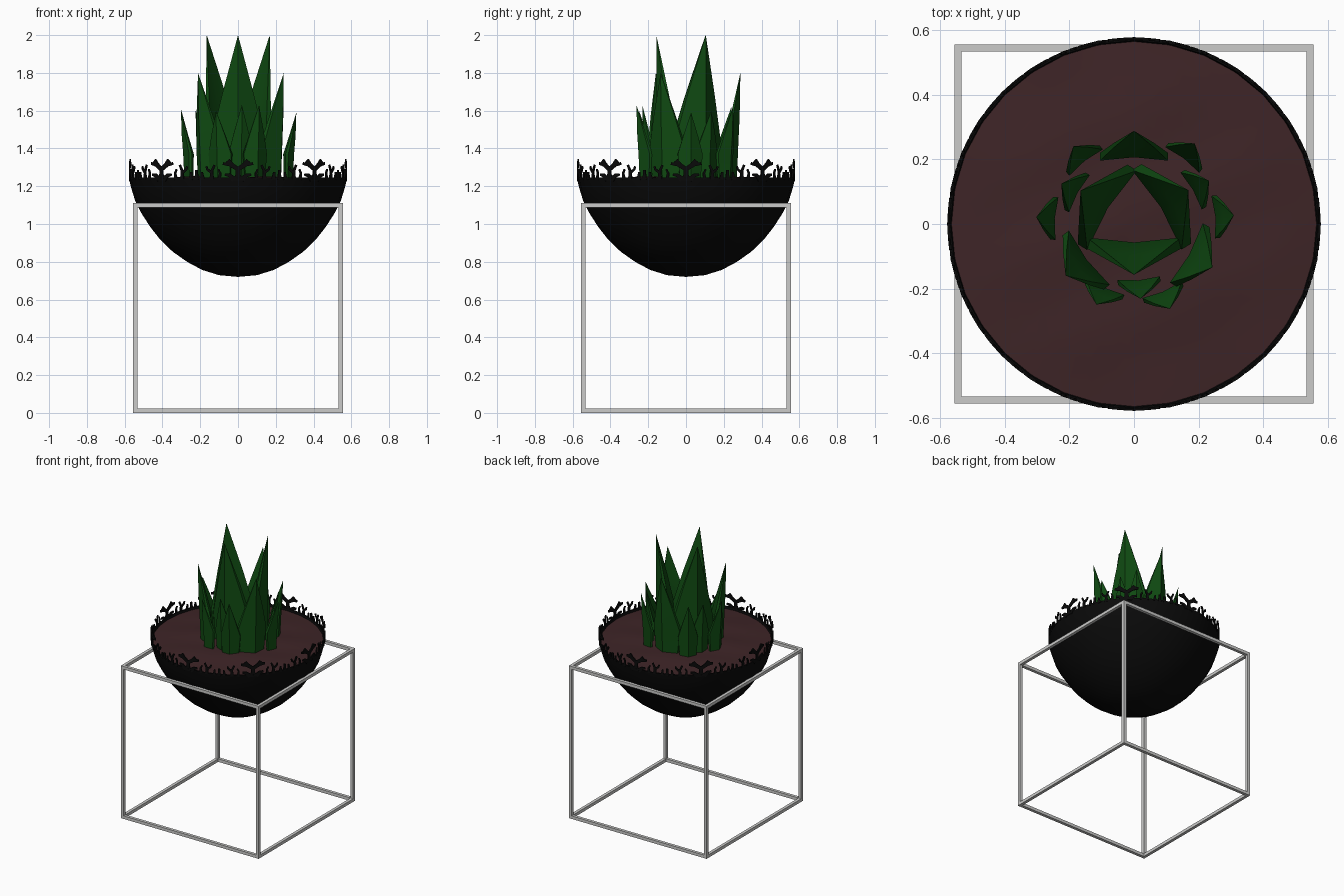
import bpy, bmesh, math
from mathutils import Vector

if "Cube" in bpy.data.objects:
    bpy.data.objects.remove(bpy.data.objects["Cube"])


def material(name, rgb):
    m = bpy.data.materials.new(name)
    m.diffuse_color = (*rgb, 1)
    m.use_nodes = True
    m.node_tree.nodes["Principled BSDF"].inputs["Base Color"].default_value = m.diffuse_color
    return m


BLACK = material("black", (0.003, 0.003, 0.003))
BROWN = material("soil brown", (0.048, 0.018, 0.02))
GREEN = material("leaf green", (0.005, 0.07, 0.006))
GREY = material("light grey", (0.6, 0.6, 0.59))


def finish(bm, name, mat, smooth=None, normals=True):
    if normals:
        bmesh.ops.recalc_face_normals(bm, faces=bm.faces)
    me = bpy.data.meshes.new(name)
    bm.to_mesh(me)
    bm.free()
    me.materials.append(mat)
    ob = bpy.data.objects.new(name, me)
    bpy.context.collection.objects.link(ob)
    if smooth:
        bpy.ops.object.select_all(action='DESELECT')
        ob.select_set(True)
        bpy.context.view_layer.objects.active = ob
        bpy.ops.object.shade_smooth_by_angle(angle=math.radians(smooth))
    return ob


def lathe(bm, profile, n):
    """Revolve (radius, z) points; a zero radius becomes a pole."""
    rings = []
    for r, z in profile:
        if r == 0:
            rings.append([bm.verts.new((0, 0, z))] * n)
        else:
            rings.append([bm.verts.new((r * math.cos(2 * math.pi * i / n),
                                        r * math.sin(2 * math.pi * i / n), z)) for i in range(n)])
    for a, b in zip(rings, rings[1:]):
        for i in range(n):
            j = (i + 1) % n
            quad = list(dict.fromkeys((a[i], a[j], b[j], b[i])))
            bm.faces.new(quad)


# cube stand: twelve thin square bars
bm = bmesh.new()
H, T = 1.11, 0.022
E = H / 2 - T / 2
for axis in range(3):
    for s in (-1, 1):
        for t in (-1, 1):
            centre = [s * E, t * E]
            centre.insert(axis, 0)
            size = [T, T]
            size.insert(axis, H)
            vs = bmesh.ops.create_cube(bm, size=1)['verts']
            for v in vs:
                v.co = Vector([v.co[k] * size[k] + centre[k] for k in range(3)]) + Vector((0, 0, H / 2))
finish(bm, "stand_frame", GREY)

# bowl: outside then thin inner wall
bm = bmesh.new()
lathe(bm, [(0, 0.72), (0.1, 0.729), (0.19, 0.757), (0.27, 0.80), (0.345, 0.853), (0.41, 0.915),
           (0.465, 0.985), (0.51, 1.055), (0.545, 1.125), (0.565, 1.19), (0.578, 1.245),
           (0.568, 1.245), (0.555, 1.19), (0.535, 1.125), (0.50, 1.055), (0.40, 0.915),
           (0.26, 0.81), (0, 0.73)], 32)
finish(bm, "bowl", BLACK, 35)

# branching trim along the rim: strokes in (degrees, height) wrapped round the rim
bm = bmesh.new()
R = 0.577


def stroke(points, widths, turn):
    flat = [Vector((math.radians(a) * R, z)) for a, z in points]
    rows = []
    for i, p in enumerate(flat):
        d = (flat[min(i + 1, len(flat) - 1)] - flat[max(i - 1, 0)]).normalized()
        side = Vector((-d.y, d.x)) * widths[i] / 2
        row = []
        for q, r in ((p + side, R), (p - side, R), (p - side, R - 0.008), (p + side, R - 0.008)):
            ang = q.x / R + turn
            row.append(bm.verts.new((r * math.cos(ang), r * math.sin(ang), q.y)))
        rows.append(row)
    for a, b in zip(rows, rows[1:]):
        for k in range(4):
            bm.faces.new((a[k], a[(k + 1) % 4], b[(k + 1) % 4], b[k]))
    bm.faces.new(rows[0])
    bm.faces.new(rows[-1])


for k in range(8):
    turn = math.radians(45 * k)
    stroke([(0, 1.23), (0, 1.265), (0, 1.30)], [0.05, 0.025, 0.026], turn)
    for s in (-1, 1):
        stroke([(0, 1.29), (3.5 * s, 1.313), (5.5 * s, 1.336)], [0.022, 0.026, 0.026], turn)
        stroke([(4 * s, 1.315), (8 * s, 1.32)], [0.022, 0.014], turn)
        stroke([(2 * s, 1.235), (4.5 * s, 1.258), (7 * s, 1.262)], [0.03, 0.02, 0.012], turn)
        stroke([(10 * s, 1.235), (9.5 * s, 1.27), (10.5 * s, 1.29)], [0.02, 0.012, 0.009], turn)
        stroke([(14 * s, 1.235), (14 * s, 1.28), (12.5 * s, 1.312)], [0.024, 0.014, 0.011], turn)
        stroke([(14 * s, 1.27), (16.5 * s, 1.29), (17 * s, 1.305)], [0.014, 0.012, 0.009], turn)
        stroke([(19 * s, 1.235), (19.5 * s, 1.275)], [0.022, 0.01], turn)
    stroke([(22.5, 1.235), (22.5, 1.285)], [0.022, 0.012], turn)
finish(bm, "rim_trim", BLACK)

# soil: gently uneven mound
bm = bmesh.new()
lathe(bm, [(0, 1.25)] + [(0.0565 * i, 1.25 - 0.02 * (i / 10) ** 2) for i in range(1, 11)], 48)
for v in bm.verts:
    x, y = v.co.x, v.co.y
    fade = max(0, 1 - (math.hypot(x, y) / 0.57) ** 4)
    v.co.z += fade * 0.004 * (math.sin(17 * x + 5 * y) + math.sin(19 * y - 8 * x + 1))
for f in bm.faces:
    f.normal_update()
    if f.normal.z < 0:
        f.normal_flip()
finish(bm, "soil", BROWN, 60, normals=False)


# leaves: pointed blades with an angular outer ridge
def leaf(name, angle, ro, w, th, top, wide_z, lean):
    bm = bmesh.new()
    section = [(-1, 1), (-1, .7), (0, 0), (1, .7), (1, 1), (0, .87)]
    a = math.radians(angle)
    out, tan = Vector((math.cos(a), math.sin(a), 0)), Vector((-math.sin(a), math.cos(a), 0))
    mid = wide_z + (top - wide_z) * 0.43
    rings = []
    for z, s, d in ((1.2, 0.78, -lean), (wide_z, 1, -lean * 0.6), (mid, 0.6, -lean * 0.2)):
        rings.append([bm.verts.new(tan * (t * w * s) + out * (ro + d - k * th * s) + Vector((0, 0, z)))
                      for t, k in section])
    tip = bm.verts.new(out * ro + Vector((0, 0, top)))
    for p, q in zip(rings, rings[1:]):
        for i in range(6):
            bm.faces.new((p[i], p[(i + 1) % 6], q[(i + 1) % 6], q[i]))
    for i in range(6):
        bm.faces.new((rings[-1][i], rings[-1][(i + 1) % 6], tip))
    bm.faces.new(rings[0])
    finish(bm, name, GREEN, 20)


for i, (ang, r) in enumerate(((-90, 0.157), (148, 0.195), (32, 0.198))):
    leaf(f"inner_leaf_{i + 1}", ang, r, 0.145, 0.115, 2.0, 1.43, 0.0)
for i, (ang, r) in enumerate(((90, 0.288), (217, 0.265), (-29, 0.277))):
    leaf(f"middle_leaf_{i + 1}", ang, r, 0.105, 0.08, 1.8, 1.40, 0.02)
outer = [(128, 0.305, 1.62), (53, 0.312, 1.62), (151, 0.257, 1.6), (30, 0.268, 1.6), (176, 0.303, 1.61),
         (5, 0.31, 1.59), (245, 0.275, 1.6), (-85, 0.232, 1.63), (-67, 0.285, 1.63)]
for i, (ang, r, top) in enumerate(outer):
    leaf(f"outer_leaf_{i + 1}", ang, r, 0.066, 0.052, top, 1.37, 0.02)
